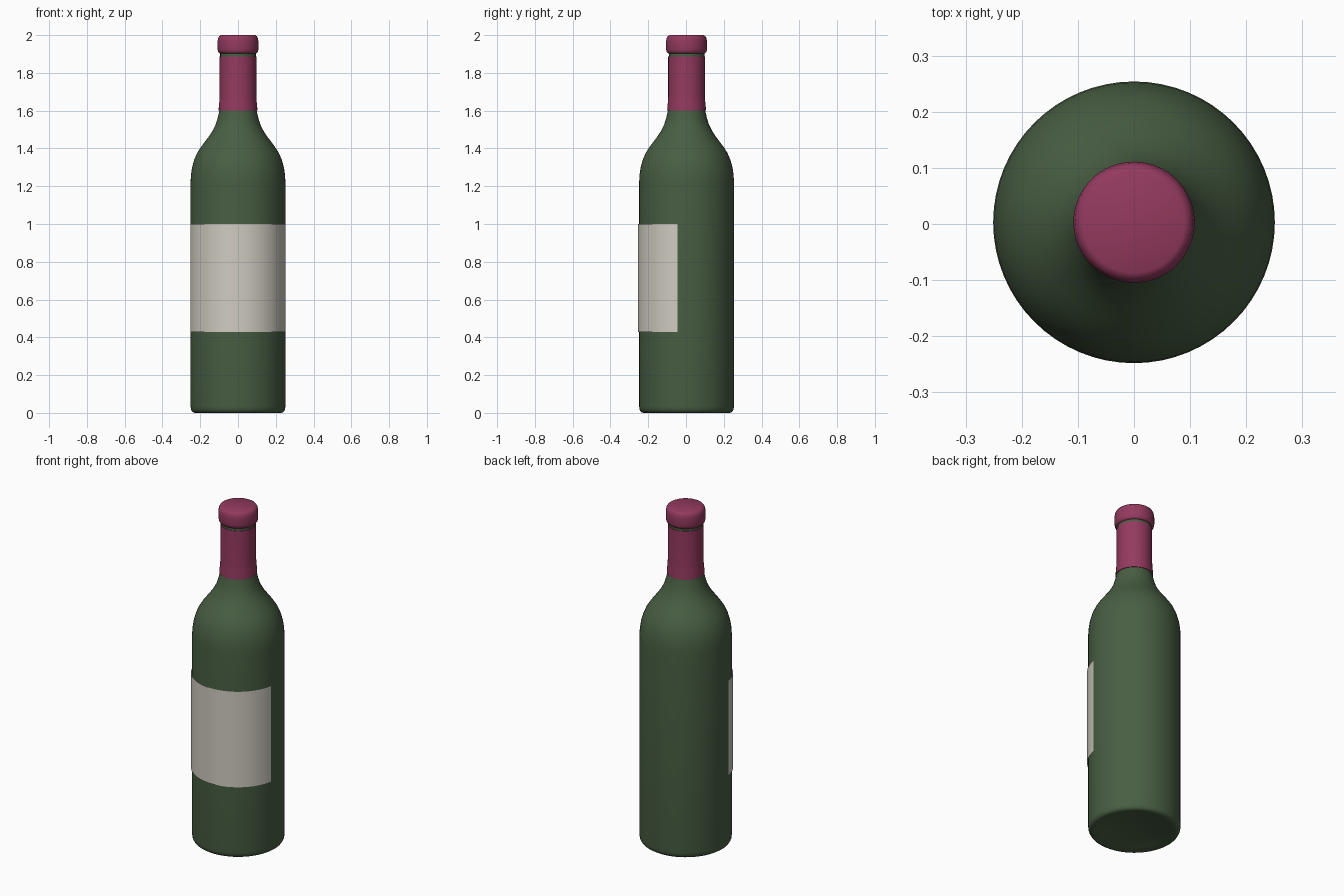
import bpy, bmesh, math

cube = bpy.data.objects.get("Cube")
if cube:
    bpy.data.objects.remove(cube, do_unlink=True)

SEGMENTS = 64
AXIS_Y = 0.003   # bottle axis, set back a little because the label stands proud


def material(name, colour):
    mat = bpy.data.materials.new(name)
    mat.use_nodes = True
    rgba = (*colour, 1)
    mat.diffuse_color = rgba
    mat.node_tree.nodes["Principled BSDF"].inputs["Base Color"].default_value = rgba
    return mat


def add_object(name, bm, mat, y):
    mesh = bpy.data.meshes.new(name)
    bm.to_mesh(mesh)
    bm.free()
    obj = bpy.data.objects.new(name, mesh)
    bpy.context.collection.objects.link(obj)
    obj.location.y = y
    mesh.materials.append(mat)
    bpy.ops.object.select_all(action="DESELECT")
    obj.select_set(True)
    bpy.context.view_layer.objects.active = obj
    bpy.ops.object.shade_smooth_by_angle(angle=math.radians(50))
    return obj


def lathe(name, profile, mat):
    """Spin (radius, height) points around the bottle axis."""
    bm = bmesh.new()
    verts = [bm.verts.new((r, 0, z)) for r, z in profile]
    edges = [bm.edges.new(pair) for pair in zip(verts, verts[1:])]
    bmesh.ops.spin(bm, geom=verts + edges, cent=(0, 0, 0), axis=(0, 0, 1),
                   angle=math.tau, steps=SEGMENTS)
    bmesh.ops.remove_doubles(bm, verts=bm.verts, dist=0.0001)
    bmesh.ops.recalc_face_normals(bm, faces=bm.faces)
    return add_object(name, bm, mat, AXIS_Y)


green = material("dark green glass", (0.065, 0.112, 0.056))
wine = material("wine red foil", (0.296, 0.042, 0.114))
cream = material("cream paper", (0.63, 0.60, 0.53))

# Glass: shallow punt, rounded heel, straight wall, shoulder and neck
lathe("bottle_glass", [
    (0, 0.03), (0.1, 0.024), (0.19, 0.008), (0.222, 0),
    (0.234, 0.001), (0.243, 0.007), (0.249, 0.018), (0.251, 0.035),
    (0.251, 1.22), (0.249, 1.26), (0.243, 1.30), (0.232, 1.34),
    (0.217, 1.375), (0.198, 1.405), (0.176, 1.435), (0.153, 1.465),
    (0.134, 1.495), (0.119, 1.525), (0.108, 1.56), (0.101, 1.59),
    (0.094, 1.62), (0.094, 1.93), (0, 1.93)], green)

# Foil sleeve with a slightly flared hem
lathe("foil_sleeve", [
    (0.09, 1.60), (0.1025, 1.60), (0.102, 1.615), (0.0985, 1.65),
    (0.097, 1.68), (0.097, 1.888), (0.09, 1.888)], wine)

# Rounded foil cap over the lip
lathe("foil_cap", [
    (0.09, 1.903), (0.098, 1.903), (0.105, 1.911), (0.108, 1.924),
    (0.108, 1.968), (0.105, 1.985), (0.099, 1.995), (0.09, 2.0),
    (0, 2.0)], wine)

# Label: thin curved sheet wrapped around the front
bm = bmesh.new()
half_angle, steps, radius = math.radians(80), 32, 0.2545
columns = []
for i in range(steps + 1):
    a = half_angle * (2 * i / steps - 1)
    x, y = radius * math.sin(a), -radius * math.cos(a)
    columns.append([bm.verts.new((x, y, z)) for z in (0.428, 1.0)])
for a, b in zip(columns, columns[1:]):
    bm.faces.new((a[0], b[0], b[1], a[1]))
add_object("front_label", bm, cream, 0)
